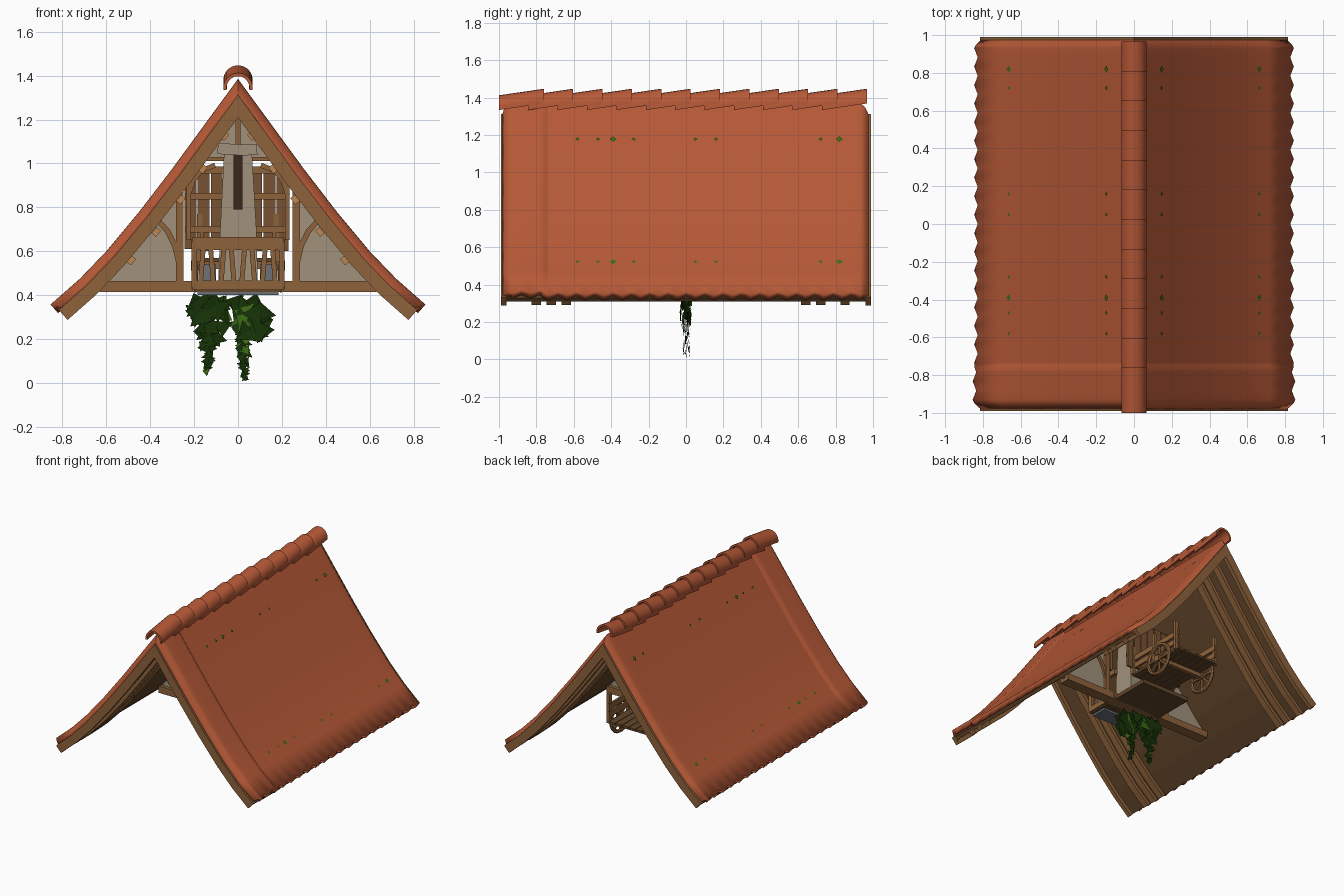
import bpy, bmesh, math, random
from mathutils import Matrix, Vector

if "Cube" in bpy.data.objects:
    bpy.data.objects.remove(bpy.data.objects["Cube"])
random.seed(4)


def material(name, r, g, b):
    m = bpy.data.materials.new(name)
    m.use_nodes = True
    m.diffuse_color = (r, g, b, 1)
    m.node_tree.nodes["Principled BSDF"].inputs["Base Color"].default_value = (r, g, b, 1)
    return m


TILE = material("clay tile", .47, .1, .038)
WOOD = material("timber", .27, .124, .044)
PLANK = material("plank brown", .18, .085, .031)
DARK = material("dark timber", .125, .061, .023)
PALE = material("pale timber", .52, .24, .085)
PLASTER = material("plaster", .355, .283, .2)
STONE = material("grey stone", .15, .17, .19)
SLIT = material("slit brown", .04, .02, .01)
MOSS = material("moss", .045, .15, .007)
IVY = material("ivy", .008, .032, .002)


def finish(name, bm, *mats):
    me = bpy.data.meshes.new(name)
    bm.to_mesh(me)
    bm.free()
    for m in mats:
        me.materials.append(m)
    ob = bpy.data.objects.new(name, me)
    bpy.context.collection.objects.link(ob)
    return ob


def smooth(ob):
    bpy.ops.object.select_all(action='DESELECT')
    bpy.context.view_layer.objects.active = ob
    ob.select_set(True)
    bpy.ops.object.shade_smooth_by_angle(angle=math.radians(40))


def box(bm, x, y, z, sx, sy, sz, rot=0):
    mat = Matrix.Translation((x, y, z)) @ Matrix.Rotation(rot, 4, 'Y') @ Matrix.Diagonal((sx, sy, sz, 1))
    bmesh.ops.create_cube(bm, size=1, matrix=mat)


def boxes(name, mat, items):
    bm = bmesh.new()
    for it in items:
        box(bm, *it)
    return finish(name, bm, mat)


def arc_beam(name, pts, y, width, depth):
    items = []
    for (xa, za), (xb, zb) in zip(pts, pts[1:]):
        items.append(((xa + xb) / 2, y, (za + zb) / 2, width, depth,
                      math.hypot(xb - xa, zb - za) + .012, math.atan2(xa - xb, za - zb)))
    boxes(name, WOOD, items)


def prism(name, mat, pts, y0, y1):
    bm = bmesh.new()
    f = bm.faces.new([bm.verts.new((x, y0, z)) for x, z in pts])
    ext = bmesh.ops.extrude_face_region(bm, geom=[f])["geom"]
    bmesh.ops.translate(bm, vec=(0, y1 - y0, 0), verts=[v for v in ext if isinstance(v, bmesh.types.BMVert)])
    bmesh.ops.recalc_face_normals(bm, faces=bm.faces)
    return finish(name, bm, mat)


# Sagging roof profile, from ridge to eave
HALF = [Vector(p) for p in ((0, 1.385), (.15, 1.18), (.3, .975), (.45, .78), (.6, .6), (.72, .475), (.845, .365))]


def tangent(i):
    return (HALF[min(i + 1, len(HALF) - 1)] - HALF[max(i - 1, 0)]).normalized()


def offset(d, eave=0):
    pts = []
    for i, p in enumerate(HALF):
        t = tangent(i)
        n = Vector((-t.y, t.x))
        q = p - n * d if i else Vector((0, p.y - d / n.y))
        pts.append(q + t * eave if i == len(HALF) - 1 else q)
    return [Vector((-p.x, p.y)) for p in reversed(pts[1:])] + pts


def slab(name, mat, d0, d1, y0, y1):
    return prism(name, mat, offset(d0) + offset(d1)[::-1], y0, y1)


# Tiled covering with zigzag eaves, rolled ends and a raised front band
bm = bmesh.new()
rows = [-.98 + .049 * k for k in range(41)] + [s * y for s in (-1, 1) for y in (.973, .96, .945)] + [-.758, -.742]
cols = []
for y in sorted(rows):
    roll = max(0, abs(y) - .935) / .045
    drop = .04 * roll ** 2 + (.012 if y > -.75 else 0)
    zig = .012 - abs(((y + .98) / .098 + .0001) % 1 - .5) * .05
    cols.append([bm.verts.new((p.x, y, p.y)) for p in offset(drop, zig)])
for a, b in zip(cols, cols[1:]):
    for i in range(len(a) - 1):
        bm.faces.new((a[i], a[i + 1], b[i + 1], b[i]))
tiles = finish("roof_tiles", bm, TILE)
smooth(tiles)
mod = tiles.modifiers.new("thickness", 'SOLIDIFY')
mod.thickness = .04
mod.offset = -1

slab("roof_boarding", DARK, .05, .075, -.97, .97)
for i, y in enumerate((-.975, -.8, -.72, -.64, .64, .72, .85, .975)):
    end = abs(y) > .9
    w = .015 if end else .025
    slab("rafter_%d" % i, WOOD, .043 if end else .07, .104 if end else .1, y - w, y + w)

# Overlapping ridge tiles, each tilted up toward the back
bm = bmesh.new()
for k in range(12):
    y0 = -1 + k * .157
    rings = []
    for y, z in ((y0, 1.345), (y0 + .24, 1.38)):
        for r in (.067, .052):
            rings.append([bm.verts.new((r * math.cos(a), y, z + r * math.sin(a)))
                          for a in (math.radians(-10 + 200 * j / 12) for j in range(13))])
    o0, i0, o1, i1 = rings
    for a, b in ((o0, o1), (o1, i1), (i1, i0), (i0, o0)):
        for j in range(12):
            bm.faces.new((a[j], a[j + 1], b[j + 1], b[j]))
    for j in (0, 12):
        bm.faces.new((o0[j], o1[j], i1[j], i0[j]))
bmesh.ops.recalc_face_normals(bm, faces=bm.faces)
smooth(finish("ridge_tiles", bm, TILE))

# Moss tufts on both slopes
bm = bmesh.new()
for i, shift in ((1, 0), (4, .1)):
    for side in (-1, 1):
        for y in (-.58, -.47, -.39, -.28, .05, .16, .72, .82):
            tv = tangent(i)
            c = HALF[i] + tv * shift + Vector((-tv.y, tv.x)) * -.004
            s = .018 if y in (-.39, .82) else .011
            quad = [(c - tv * s, 0), (c, s), (c + tv * s, 0), (c, -s)]
            vs = [bm.verts.new((side * p.x, y + dy, p.y)) for p, dy in quad]
            bm.faces.new(vs if side < 0 else vs[::-1])
bmesh.ops.recalc_face_normals(bm, faces=bm.faces)
finish("moss_tufts", bm, MOSS)

# Gable wall in the middle: plaster panels and timber frame
for s, side in ((1, "left"), (-1, "right")):
    prism("plaster_panel_" + side, PLASTER, [(s * .26, .44), (s * .64, .44), (s * .26, .93)], -.015, .015)
    arc_beam("arched_brace_" + side, [(s * x, z) for x, z in
             ((.4, .755), (.36, .735), (.32, .69), (.29, .63), (.272, .56), (.265, .47))], 0, .024, .06)
    arc_beam("upper_brace_" + side, [(s * x, z) for x, z in
             ((.225, .86), (.205, .92), (.17, .965), (.11, .99))], 0, .022, .05)
    boxes("wall_posts_" + side, WOOD, [(s * .265, 0, .68, .034, .07, .44), (s * .225, 0, .8, .02, .05, .3)])
    boxes("pegs_" + side, PALE, [(s * x, -.06, z, .036, .1, .026, s * .9)
                                 for x, z in ((.062, 1.125), (.16, .975), (.26, .835), (.373, .688), (.487, .558))])
prism("upper_plaster", PLASTER, [(-.2, 1.02), (.2, 1.02), (0, 1.27)], -.012, .012)
boxes("tie_beam", WOOD, [(0, 0, .44, 1.26, .08, .05)])
boxes("collar_and_king_post", WOOD, [(0, 0, 1.02, .36, .04, .02), (0, -.01, 1.17, .022, .05, .18)])

# Tapered chimney with cap and slit
prism("chimney", PLASTER, [(-.09, .45), (.09, .45), (.085, .68), (.063, 1.06), (-.063, 1.06), (-.082, .68)], -.09, .07)
boxes("chimney_cap", PLASTER, [(-.045, -.01, 1.065, .095, .2, .05, .06), (.042, -.01, 1.062, .09, .2, .05, -.05)])
boxes("chimney_slit", SLIT, [(0, -.093, .92, .042, .008, .26)])

# Balcony
boxes("balcony_floor", DARK, [(0, .06, .43, .4, .56, .03)])
boxes("balcony_stone_base", STONE, [(0, -.16, .41, .37, .12, .02)])
rails = [(0, -.22, .635, .42, .025, .06), (0, -.22, .445, .42, .025, .045)]
rails += [(s * .2, -.09, z, .025, .27, .04) for s in (-1, 1) for z in (.635, .445)]
rails += [(s * .2, -.22, .54, .025, .03, .2) for s in (-1, 1)]
boxes("balcony_rails", WOOD, rails)
boxes("balusters", WOOD, [(-.165 + .047 * i, -.22, .53, .022, .015, .16, .08 * (-1) ** i) for i in range(8)])
boxes("stone_pots", STONE, [(s * .14, -.14, .495, .08, .08, .09) for s in (-1, 1)])

# Cart behind the wall
boxes("cart_bed", DARK, [(-.14 + .056 * i, .43, .56, .052, .5, .018) for i in range(6)])
sides = [(s * .165, .43, z, .015, .5, .04) for s in (-1, 1) for z in (.62, .68)]
sides += [(s * .175, y, .66, .025, .025, .22) for s in (-1, 1) for y in (.2, .43, .66)]
sides += [(0, .5, .535, .4, .03, .03)]
boxes("cart_sides", WOOD, sides)
boxes("cart_headboard", PLANK, [(-.217 + .06 * i, .2, .79, .054, .014, .36 + .02 * (i % 2)) for i in range(8)])
boxes("cart_headboard_rails", WOOD, [(-.01, .185, z, .46, .018, .03) for z in (.7, .85, .97)])
for s, side in ((1, "left"), (-1, "right")):
    hub = Vector((s * .195, .5, .535))
    bpy.ops.mesh.primitive_torus_add(major_segments=20, minor_segments=6, major_radius=.11, minor_radius=.014,
                                     location=hub, rotation=(0, math.pi / 2, 0))
    rim = bpy.context.object
    rim.name = "wheel_rim_" + side
    rim.data.materials.append(WOOD)
    bm = bmesh.new()
    for i in range(4):
        m = Matrix.Translation(hub) @ Matrix.Rotation(i * math.pi / 4, 4, 'X')
        bmesh.ops.create_cube(bm, size=1, matrix=m @ Matrix.Diagonal((.014, .014, .21, 1)))
    box(bm, *hub, .04, .045, .045)
    finish("wheel_spokes_" + side, bm, WOOD)

# Hanging ivy: broad leaves above, two thin strands below
bm = bmesh.new()


def leaf(x, z, size, light):
    a = random.uniform(0, 6.28)
    y = random.uniform(-.02, .025)
    vs = []
    for k, r in enumerate((1, .8, .95)):
        b = a + k * math.tau / 3 + random.uniform(-.3, .3)
        vs.append(bm.verts.new((x + size * r * math.cos(b), y + random.uniform(-.25, .25) * size,
                                min(.41, max(.008, z + size * r * math.sin(b))))))
    bm.faces.new(vs).material_index = int(random.random() < light)


for i in range(26):
    leaf(random.uniform(-.2, -.08), random.uniform(.3, .37), .065, .1)
    leaf(random.uniform(-.02, .12), random.uniform(.22, .37), .065, .22)
for i in range(12):
    leaf(random.uniform(-.15, -.05), random.uniform(.2, .3), .055, .1)
for x, bottom in ((-.14, .05), (.03, .015)):
    for i in range(34):
        t = i / 33
        leaf(x + random.uniform(-.03, .03) * (1.2 - t), .27 + (bottom - .27) * t, .042 - .022 * t, .15)
finish("hanging_ivy", bm, IVY, MOSS)
